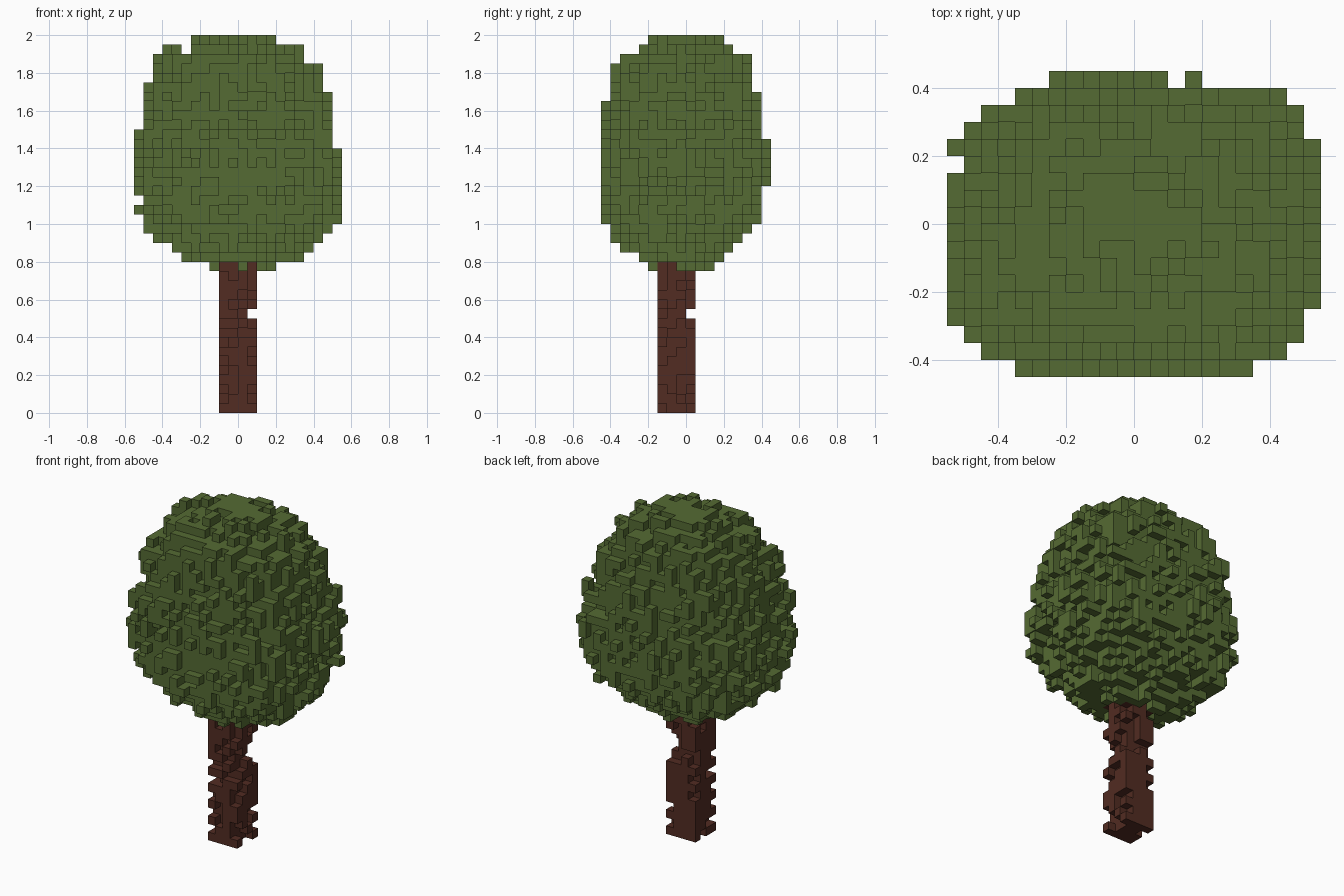
import bpy, bmesh, random

if "Cube" in bpy.data.objects:
    bpy.data.objects.remove(bpy.data.objects["Cube"])

random.seed(11)
S = 0.05  # voxel size


def material(name, rgb):
    m = bpy.data.materials.new(name)
    m.diffuse_color = (*rgb, 1)
    m.use_nodes = True
    m.node_tree.nodes["Principled BSDF"].inputs["Base Color"].default_value = m.diffuse_color
    return m


SIDES = [(1, 0, 0), (-1, 0, 0), (0, 1, 0), (0, -1, 0), (0, 0, 1), (0, 0, -1)]


def add(a, b):
    return (a[0] + b[0], a[1] + b[1], a[2] + b[2])


def voxel_object(name, cells, mat):
    """Mesh only the exposed faces of a set of cubes."""
    bm = bmesh.new()
    verts = {}

    def corner(p):
        if p not in verts:
            verts[p] = bm.verts.new((p[0] * S, p[1] * S, p[2] * S))
        return verts[p]

    for c in sorted(cells):
        for d in SIDES:
            if add(c, d) in cells:
                continue
            axis = [abs(v) for v in d].index(1)
            u, w = (axis + 1) % 3, (axis + 2) % 3
            quad = []
            for a, b in ((0, 0), (1, 0), (1, 1), (0, 1)):
                p = list(c)
                p[axis] += 1 if d[axis] > 0 else 0
                p[u] += a
                p[w] += b
                quad.append(corner(tuple(p)))
            if d[axis] < 0:
                quad.reverse()
            bm.faces.new(quad)
    mesh = bpy.data.meshes.new(name)
    bm.to_mesh(mesh)
    bm.free()
    mesh.materials.append(mat)
    ob = bpy.data.objects.new(name, mesh)
    bpy.context.collection.objects.link(ob)
    return ob


# Trunk: a solid core with ragged bark, roughest on the front and right
trunk = set()
for k in range(18):
    for i in range(-2, 2):
        for j in range(-3, 1):
            keep = 1.0
            if i == -2:
                keep *= 0.87
            if j == 0:
                keep *= 0.87
            if i == 1:
                keep *= 0.52
            if j == -3:
                keep *= 0.58
            if k == 0:
                keep = max(keep, 0.65)
            if random.random() < keep:
                trunk.add((i, j, k))

# Crown outline by height: z, left, right, front, back, roundness
outline = [
    (0.70, -.10, .10, -.10, .06, 2.0),
    (0.75, -.28, .32, -.20, .19, 2.0),
    (0.80, -.35, .37, -.30, .24, 2.0),
    (0.85, -.44, .46, -.38, .32, 2.2),
    (0.90, -.50, .51, -.41, .37, 2.6),
    (1.00, -.56, .56, -.46, .42, 3.3),
    (1.20, -.56, .56, -.46, .45, 3.6),
    (1.40, -.56, .55, -.46, .44, 3.5),
    (1.60, -.54, .51, -.44, .42, 3.0),
    (1.75, -.51, .50, -.42, .38, 2.6),
    (1.85, -.46, .41, -.40, .36, 2.3),
    (1.90, -.42, .38, -.33, .32, 2.1),
    (1.95, -.35, .30, -.23, .25, 2.0),
    (2.00, -.16, .14, -.10, .12, 2.0),
]


def outline_at(z):
    for a, b in zip(outline, outline[1:]):
        if a[0] - 1e-6 <= z <= b[0] + 1e-6:
            t = (z - a[0]) / (b[0] - a[0])
            return [p + (q - p) * t for p, q in zip(a, b)]
    return None


# Crown: solid inside, with a random shell of leaf cubes on every side
crown = set()
for k in range(15, 40):
    for i in range(-11, 11):
        for j in range(-9, 9):
            away = 1 if k > 27 else -1
            row = outline_at(k * S + away * random.uniform(0, 0.075))
            if row is None or (i, j, k) in trunk:
                continue
            _, x0, x1, y0, y1, n = row
            x, y = (i + .5) * S - (x0 + x1) / 2, (j + .5) * S - (y0 + y1) / 2
            rho = (abs(2 * x / (x1 - x0)) ** n + abs(2 * y / (y1 - y0)) ** n) ** (1 / n)
            if (1 - rho) * 0.5 > random.uniform(0, 0.10):
                crown.add((i, j, k))

# Drop loose leaf cubes that touch nothing
crown = {c for c in crown if any(add(c, d) in crown for d in SIDES)}

voxel_object("trunk", trunk, material("bark brown", (0.084, 0.025, 0.016)))
voxel_object("leafy_crown", crown, material("leaf green", (0.091, 0.147, 0.033)))
